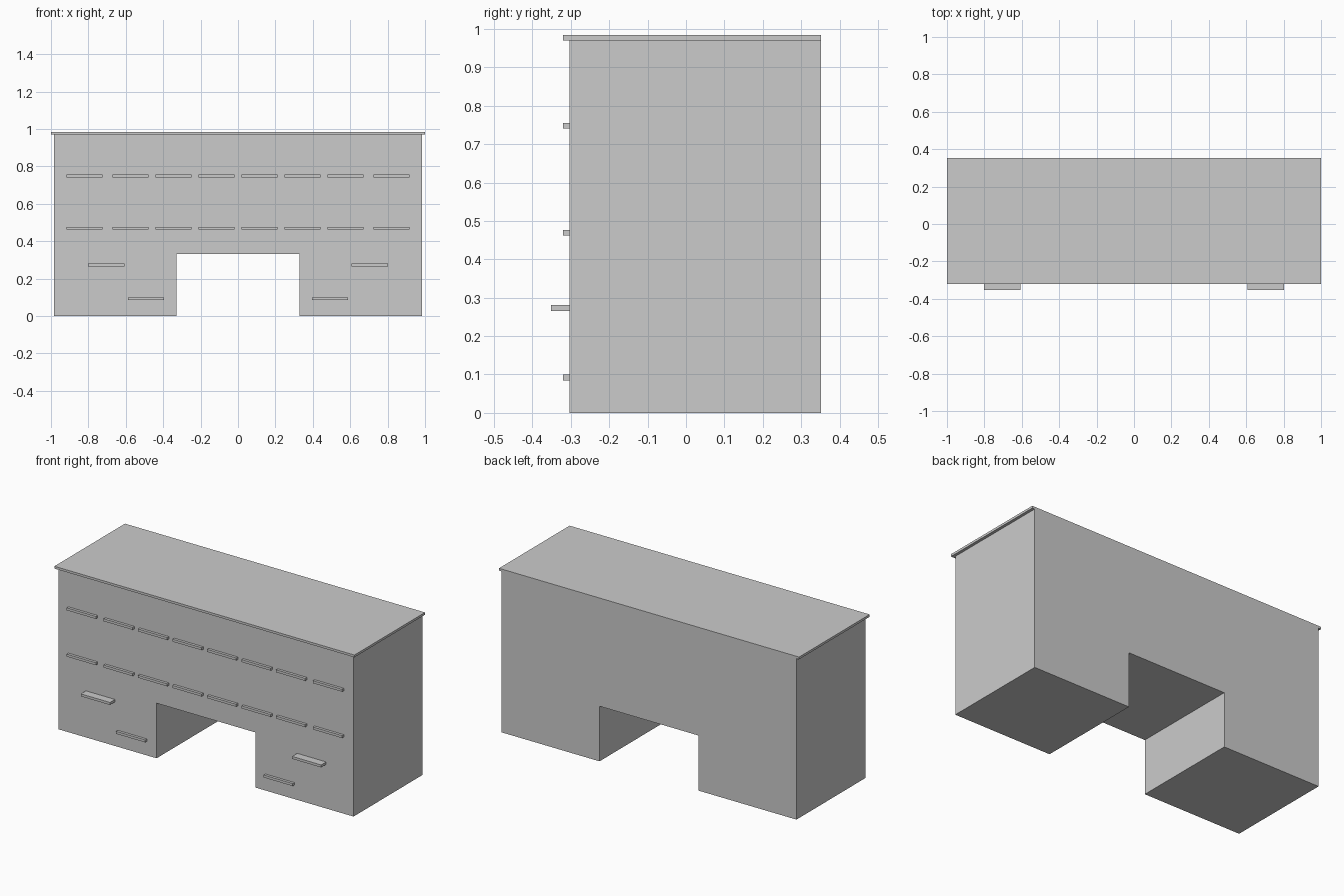
import bpy
import bmesh

if "Cube" in bpy.data.objects:
    bpy.data.objects.remove(bpy.data.objects["Cube"])

BACK, FRONT = 0.352, -0.304
TOP_FRONT, DEEP_FRONT = -0.32, -0.352


def finish(name, bm):
    bmesh.ops.recalc_face_normals(bm, faces=bm.faces)
    mesh = bpy.data.meshes.new(name)
    bm.to_mesh(mesh)
    bm.free()
    obj = bpy.data.objects.new(name, mesh)
    bpy.context.collection.objects.link(obj)
    return obj


def box(name, x0, x1, y0, y1, z0, z1):
    bm = bmesh.new()
    bmesh.ops.create_cube(bm, size=1)
    for v in bm.verts:
        v.co.x = x1 if v.co.x > 0 else x0
        v.co.y = y1 if v.co.y > 0 else y0
        v.co.z = z1 if v.co.z > 0 else z0
    return finish(name, bm)


# Carcass: front profile with knee opening, extruded to the back
profile = [(-0.983, 0), (-0.33, 0), (-0.33, 0.332), (0.33, 0.332),
           (0.33, 0), (0.983, 0), (0.983, 0.97), (-0.983, 0.97)]
bm = bmesh.new()
face = bm.faces.new([bm.verts.new((x, FRONT, z)) for x, z in profile])
ext = bmesh.ops.extrude_face_region(bm, geom=[face], use_keep_orig=True)
moved = [g for g in ext["geom"] if isinstance(g, bmesh.types.BMVert)]
bmesh.ops.translate(bm, verts=moved, vec=(0, BACK - FRONT, 0))
finish("desk_carcass", bm)

# Thin overhanging top
box("desk_top", -1, 1, TOP_FRONT, BACK, 0.97, 0.984)


# Drawer pulls, mirrored left and right
def pulls(name, centre_x, z, front=TOP_FRONT):
    for side, label in ((-1, "left"), (1, "right")):
        x = side * centre_x
        box(f"{name}_{label}", x - 0.097, x + 0.097, front, FRONT,
            z - 0.0075, z + 0.0075)


for row, z in (("upper", 0.748), ("middle", 0.469)):
    for i, x in enumerate((0.115, 0.345, 0.575, 0.821), 1):
        pulls(f"{row}_drawer_pull_{i}", x, z)
pulls("pedestal_deep_pull", 0.704, 0.273, DEEP_FRONT)
pulls("pedestal_low_pull", 0.492, 0.092)
